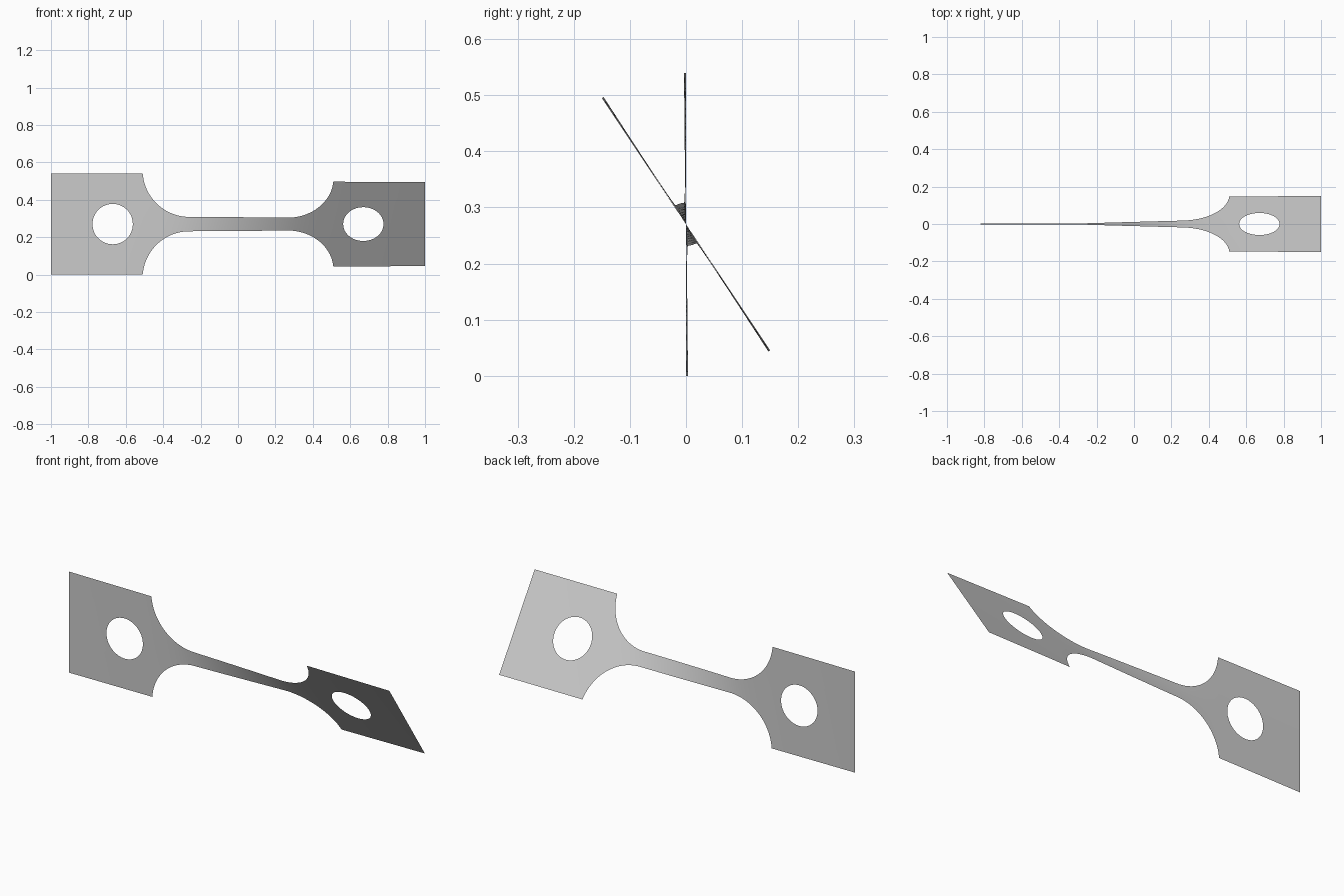
import bpy, bmesh, math

cube = bpy.data.objects.get("Cube")
if cube:
    bpy.data.objects.remove(cube, do_unlink=True)

HALF, NECK = 0.27, 0.0385        # half widths of head and neck
HEAD_X, HOLE_X, HOLE_R = 0.51, 0.67, 0.108
FILLET_R, FILLET_X = 0.25, 0.26
TWIST = math.radians(33.7)
SEG, RINGS, COLS, STEPS = 16, 6, 24, 1000


def half_width(x):
    """Half width of the strip: straight neck, round fillet, wide head."""
    x = abs(x)
    if x >= HEAD_X:
        return HALF
    if x <= FILLET_X:
        return NECK
    return min(HALF, NECK + FILLET_R - math.sqrt(max(0, FILLET_R**2 - (x - FILLET_X)**2)))


# Twist builds up fastest where the strip is narrow
total = [0.0]
for i in range(STEPS):
    x = -1 + 2 * (i + 0.5) / STEPS
    total.append(total[-1] + half_width(x) ** -1.7)


def twisted(x, s):
    f = min(max((x + 1) / 2 * STEPS, 0), STEPS)
    i = min(int(f), STEPS - 1)
    amount = total[i] + (total[i + 1] - total[i]) * (f - i)
    a = TWIST * amount / total[-1]
    return (x, -s * math.sin(a), HALF + s * math.cos(a))


bm = bmesh.new()


def add_grid(rows):
    """Quads between successive rows of flat (x, s) points."""
    grid = [[bm.verts.new(twisted(*p)) for p in row] for row in rows]
    for a, b in zip(grid, grid[1:]):
        for j in range(len(a) - 1):
            bm.faces.new((a[j], b[j], b[j + 1], a[j + 1]))


# Neck with fillets, columns closer together where the fillet is steep
fillet = [FILLET_X + (HEAD_X - FILLET_X) * math.sin(math.pi / 2 * i / COLS) for i in range(COLS + 1)]
straight = [FILLET_X * (2 * i / COLS - 1) for i in range(1, COLS)]
columns = [-x for x in reversed(fillet)] + straight + fillet
add_grid([[(x, half_width(x) * (2 * j / SEG - 1)) for j in range(SEG + 1)] for x in columns])

# Heads, each a ring of faces between the round hole and the square edge
steps = [2 * j / SEG - 1 for j in range(SEG)]
mid, half_len = (1 + HEAD_X) / 2, (1 - HEAD_X) / 2
edge = [(mid + half_len * t, -HALF) for t in steps]
edge += [(1, HALF * t) for t in steps]
edge += [(mid - half_len * t, HALF) for t in steps]
edge += [(HEAD_X, -HALF * t) for t in steps]
edge.append(edge[0])
for side in (-1, 1):
    rows = []
    for k in range(RINGS + 1):
        t = k / RINGS
        row = []
        for x, s in edge:
            a = math.atan2(s, x - HOLE_X)
            hx, hs = HOLE_X + HOLE_R * math.cos(a), HOLE_R * math.sin(a)
            row.append((side * (hx + (x - hx) * t), hs + (s - hs) * t))
        rows.append(row)
    add_grid(rows)

bmesh.ops.remove_doubles(bm, verts=bm.verts, dist=0.0002)
bmesh.ops.recalc_face_normals(bm, faces=bm.faces)
bm.faces.ensure_lookup_table()
if bm.faces[0].normal.y > 0:
    bmesh.ops.reverse_faces(bm, faces=bm.faces)
for f in bm.faces:
    f.smooth = True

mesh = bpy.data.meshes.new("twisted_strip")
bm.to_mesh(mesh)
bm.free()
strip = bpy.data.objects.new("twisted_strip", mesh)
bpy.context.collection.objects.link(strip)

# Plain grey sheet
grey = bpy.data.materials.new("light grey")
grey.use_nodes = True
colour = (0.6, 0.6, 0.6, 1)
grey.diffuse_color = colour
grey.node_tree.nodes["Principled BSDF"].inputs["Base Color"].default_value = colour
mesh.materials.append(grey)
